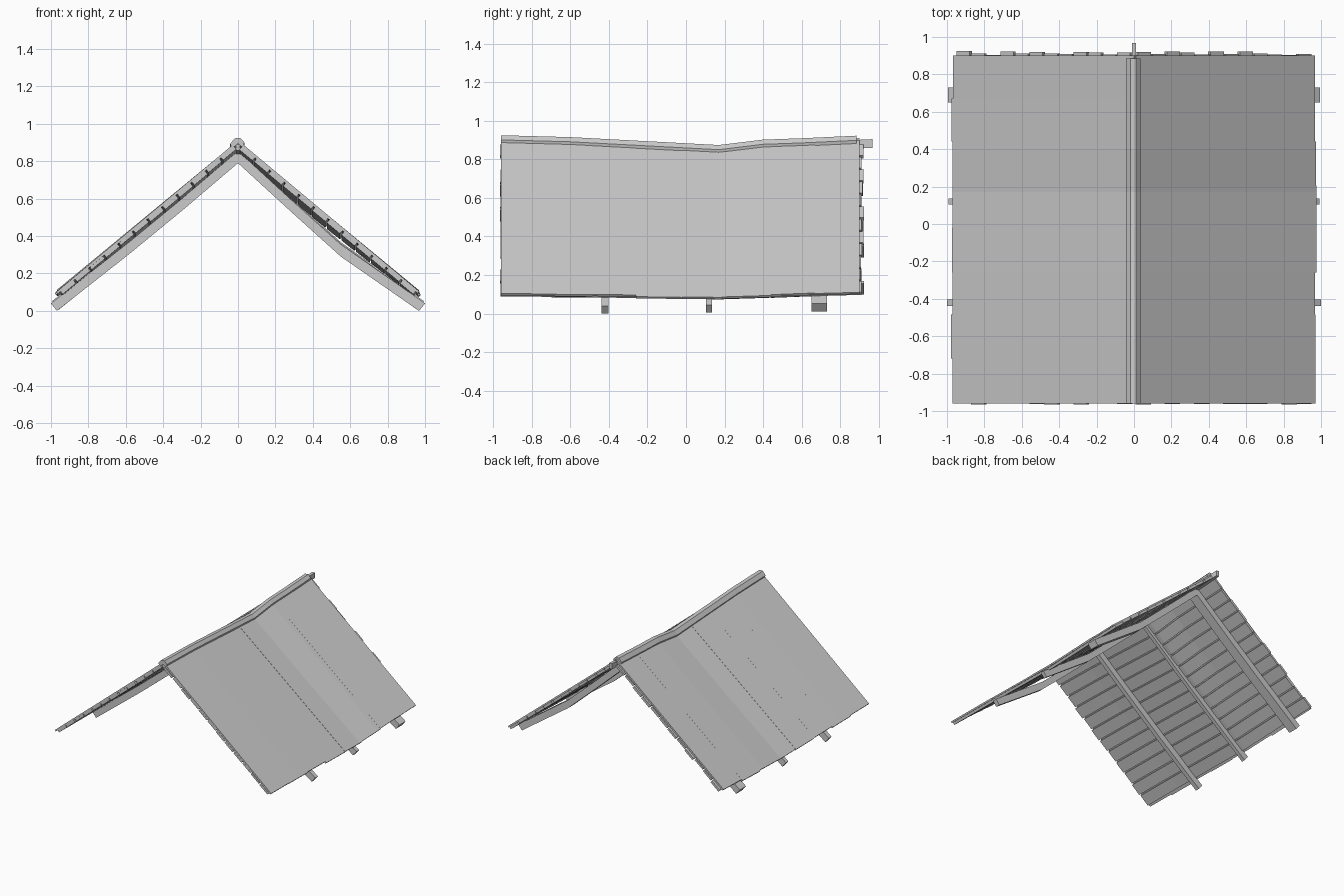
import bpy, bmesh, random
from mathutils import Vector

random.seed(4)
if "Cube" in bpy.data.objects:
    bpy.data.objects.remove(bpy.data.objects["Cube"])

grey = bpy.data.materials.new("weathered grey")
colour = (0.6, 0.6, 0.6, 1)
grey.diffuse_color = colour
grey.use_nodes = True
grey.node_tree.nodes["Principled BSDF"].inputs["Base Color"].default_value = colour

FRONT, BACK = -0.96, 0.9
HALF = 0.975
# Sagging lines of the roof: (y, ridge height, eave height)
SAG = [(-0.97, 0.913, 0.1), (-0.6, 0.903, 0.097), (0.17, 0.862, 0.085),
       (0.4, 0.89, 0.092), (0.6, 0.897, 0.1), (0.98, 0.915, 0.11)]


def heights(y):
    for (ya, ra, ea), (yb, rb, eb) in zip(SAG, SAG[1:]):
        if y <= yb:
            t = (y - ya) / (yb - ya)
            return ra + (rb - ra) * t, ea + (eb - ea) * t
    return SAG[-1][1:]


def stations(y0, y1):
    return [y0] + [k[0] for k in SAG if y0 < k[0] < y1] + [y1]


def roof_point(side, u, y, depth):
    ridge, eave = heights(y)
    normal = Vector((side * 0.64, 0, 0.77))
    return Vector((side * HALF * u, y, ridge + (eave - ridge) * u)) - normal * depth


def loft(name, sections):
    """Join matching cross-sections into a closed solid."""
    bm = bmesh.new()
    rings = [[bm.verts.new(p) for p in s] for s in sections]
    n = len(rings[0])
    for a, b in zip(rings, rings[1:]):
        for i in range(n):
            j = (i + 1) % n
            bm.faces.new((a[i], a[j], b[j], b[i]))
    bm.faces.new(rings[0])
    bm.faces.new(rings[-1])
    bmesh.ops.recalc_face_normals(bm, faces=bm.faces)
    mesh = bpy.data.meshes.new(name)
    bm.to_mesh(mesh)
    bm.free()
    mesh.materials.append(grey)
    obj = bpy.data.objects.new(name, mesh)
    bpy.context.collection.objects.link(obj)
    return obj


def slab(name, side, u0, u1, y0, y1, top, bottom):
    loft(name, [[roof_point(side, u0, y, top), roof_point(side, u1, y, top),
                 roof_point(side, u1, y, bottom), roof_point(side, u0, y, bottom)]
                for y in stations(y0, y1)])


SEAMS = [FRONT, -0.72, -0.485, -0.26, -0.02, 0.205, 0.44, 0.67, BACK]
PLANKS = 12
for side, label in ((1, "left"), (-1, "right")):
    # Outer boards running from ridge to eave
    for i, (y0, y1) in enumerate(zip(SEAMS, SEAMS[1:])):
        slab(f"{label}_roof_board_{i + 1}", side, 0, random.uniform(0.992, 1.003),
             y0, y1, random.uniform(0, 0.003), 0.014)
    # Lining planks running front to back, with uneven ends
    step = 0.96 / PLANKS
    for i in range(PLANKS):
        u = 0.03 + i * step
        slab(f"{label}_lining_plank_{i + 1}", side, u, u + step - 0.008,
             FRONT - random.uniform(-0.004, 0.006), BACK + random.uniform(0.004, 0.024),
             0.014, 0.03 + random.uniform(0, 0.006))


# Bent rafter pairs under the lining
def rafter(name, y, width, reach, lift):
    left = [(reach, lift), (0.55, 0.29 + lift), (0.3, 0.515 + lift)]
    right = [(-0.3, 0.535 + lift), (-0.58, 0.305 + lift), (-reach, lift)]
    path = left + [(0, 0.79 + lift)] + right
    sections = []
    for i, (x, z) in enumerate(path):
        end = i in (0, len(path) - 1)
        dx, dz = (0.032 * (1 if x > 0 else -1), 0.04) if end else (0, 0.065)
        a, b = y - width / 2, y + width / 2
        sections.append([(x, a, z), (x, b, z), (x + dx, b, z + dz), (x + dx, a, z + dz)])
    loft(name, sections)


rafter("front_rafter", -0.42, 0.035, 0.968, 0)
rafter("middle_rafter", 0.12, 0.03, 0.96, 0.005)
rafter("back_rafter", 0.69, 0.08, 0.962, 0.012)

# Ridge cap and the beam below it
CAP = [(-0.042, -0.02), (-0.018, 0.01), (0.012, 0.012), (0.034, -0.012),
       (0.03, -0.03), (-0.004, -0.008), (-0.036, -0.036)]
loft("ridge_cap", [[(x, y, heights(y)[0] + z) for x, z in CAP]
                   for y in stations(FRONT, 0.885)])
loft("ridge_beam", [[(x, y, heights(y)[0] + z) for x, z in
                     ((-0.012, -0.055), (0.012, -0.055), (0.012, -0.01), (-0.012, -0.01))]
                    for y in stations(FRONT + 0.01, 0.968)])
